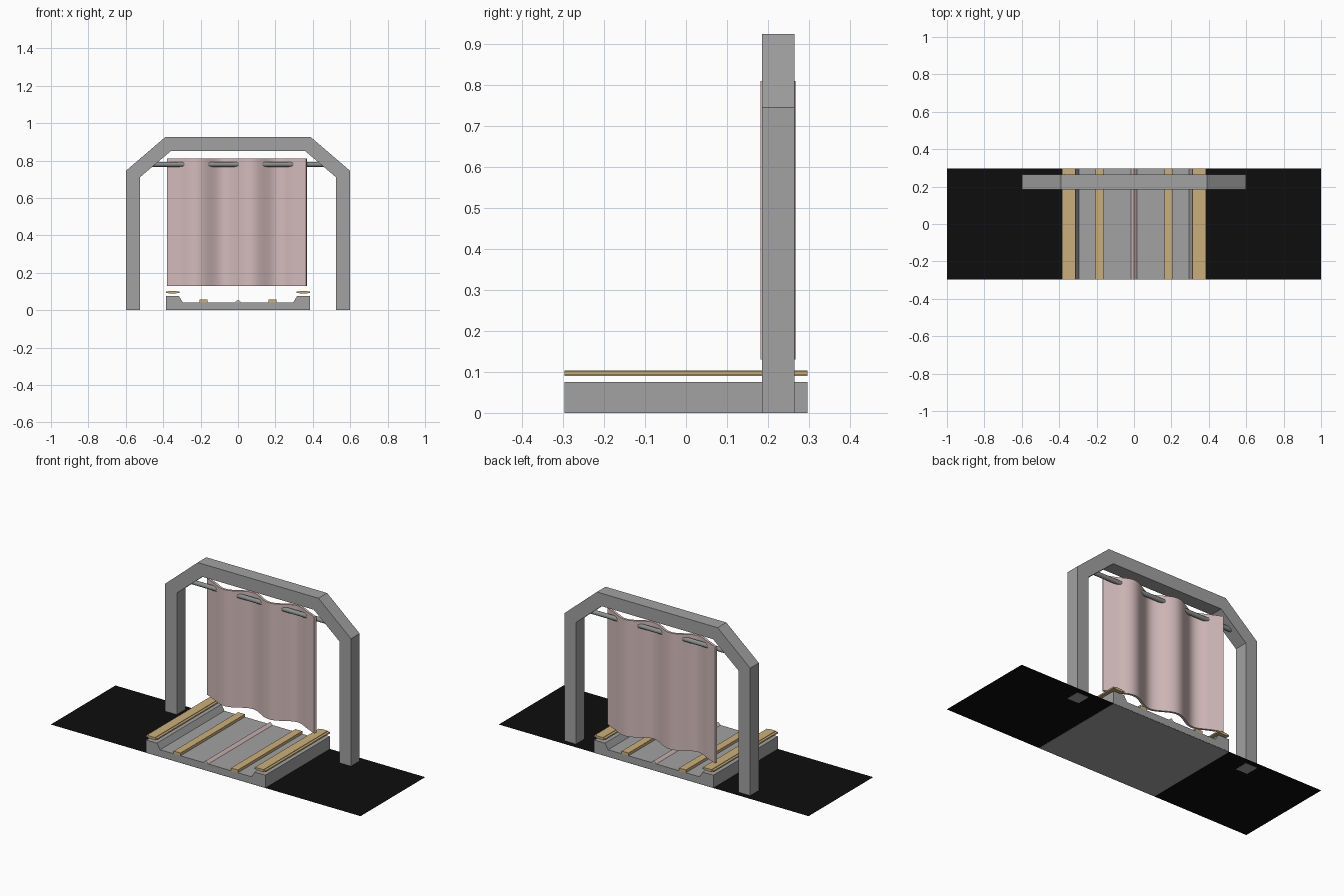
import bpy, bmesh, math

cube = bpy.data.objects.get("Cube")
if cube:
    bpy.data.objects.remove(cube, do_unlink=True)


def material(name, rgb):
    m = bpy.data.materials.new(name)
    m.use_nodes = True
    color = (*rgb, 1)
    m.diffuse_color = color
    m.node_tree.nodes["Principled BSDF"].inputs["Base Color"].default_value = color
    return m


stone = material("stone grey", (0.36, 0.36, 0.36))
steel = material("steel grey", (0.26, 0.28, 0.27))
wood = material("light wood", (0.6, 0.43, 0.2))
cloth = material("pale pink", (0.66, 0.5, 0.5))
black = material("black", (0.004, 0.004, 0.004))

DEPTH = 0.297   # half depth of the floor pieces
ARCH_Y = 0.225  # centre line of arch, rod and curtain


def prism(name, outline, start, end, mat, upright=False):
    """Extrude an x-z outline along y, or an x-y outline along z."""
    bm = bmesh.new()
    place = (lambda p, d: (p[0], p[1], d)) if upright else (lambda p, d: (p[0], d, p[1]))
    face = bm.faces.new([bm.verts.new(place(p, start)) for p in outline])
    grown = bmesh.ops.extrude_face_region(bm, geom=[face])
    moved = [v for v in grown["geom"] if isinstance(v, bmesh.types.BMVert)]
    step = end - start
    bmesh.ops.translate(bm, verts=moved, vec=(0, 0, step) if upright else (0, step, 0))
    bmesh.ops.recalc_face_normals(bm, faces=bm.faces)
    mesh = bpy.data.meshes.new(name)
    bm.to_mesh(mesh)
    bm.free()
    mesh.materials.append(mat)
    obj = bpy.data.objects.new(name, mesh)
    bpy.context.collection.objects.link(obj)
    return obj


def mirrored(half):
    """Complete an outline given for +x with its reflection."""
    return half + [(-x, z) for x, z in reversed(half)]


def smooth(obj, degrees):
    bpy.ops.object.select_all(action="DESELECT")
    obj.select_set(True)
    bpy.context.view_layer.objects.active = obj
    bpy.ops.object.shade_smooth_by_angle(angle=math.radians(degrees))


# Thin black ground sheet
bpy.ops.mesh.primitive_plane_add(size=2, location=(0, 0, 0.001))
ground = bpy.context.object
ground.name = "ground_sheet"
ground.scale.y = 0.298
ground.data.materials.append(black)

# Arch with chamfered corners
arch = [(0.6, 0), (0.6, 0.745), (0.39, 0.925)]
inner = [(0.36, 0.85), (0.525, 0.71), (0.525, 0)]
prism("arch", arch[::-1] + inner[::-1] and
      arch + [(-x, z) for x, z in reversed(arch)]
      + [(-x, z) for x, z in reversed(inner)] + inner,
      ARCH_Y - 0.04, ARCH_Y + 0.04, stone)

# Floor block with raised side lips
prism("floor_block", mirrored([(0.385, 0), (0.385, 0.075), (0.315, 0.075), (0.295, 0.042)]),
      -DEPTH, DEPTH, stone)

# Wooden floor strips and the planks floating over the lips
for side, label in ((1, "left"), (-1, "right")):
    x = side * 0.185
    prism(label + "_floor_strip", [(x - 0.022, 0.04), (x + 0.022, 0.04),
                                   (x + 0.022, 0.058), (x - 0.022, 0.058)],
          -DEPTH, DEPTH, wood)
    x = side * 0.35
    prism(label + "_plank", [(x + a, 0.097 + b) for a, b in mirrored(
        [(0.022, -0.007), (0.022, -0.004), (0.036, -0.004), (0.036, 0.004),
         (0.022, 0.004), (0.022, 0.007)])], -DEPTH, DEPTH, wood)

# Small centre ridge
prism("centre_ridge", [(-0.017, 0.041), (0.017, 0.041), (0, 0.057)], -DEPTH, DEPTH, cloth)

# Curtain rod
bpy.ops.mesh.primitive_cylinder_add(vertices=24, radius=0.013, depth=0.94,
                                    location=(0, ARCH_Y, 0.78),
                                    rotation=(0, math.pi / 2, 0))
rod = bpy.context.object
rod.name = "curtain_rod"
rod.data.materials.append(steel)
smooth(rod, 40)

# Wavy curtain with a little thickness
PERIOD, SWING, HALF, THICK = 0.29, 0.028, 0.372, 0.013


def wave(x):
    if abs(x) > PERIOD:
        return -math.copysign((abs(x) - PERIOD) * 0.45, x)
    return -SWING * math.sin(math.tau * x / PERIOD)


def curtain_edge(sign):
    points = []
    for i in range(81):
        x = -HALF + 2 * HALF * i / 80
        slope = (wave(x + 0.002) - wave(x - 0.002)) / 0.004
        k = sign * THICK / 2 / math.hypot(1, slope)
        points.append((x - slope * k - 0.005, ARCH_Y + wave(x) + k))
    return points


curtain = prism("curtain", curtain_edge(-1) + curtain_edge(1)[::-1], 0.13, 0.81, cloth, True)
smooth(curtain, 40)
